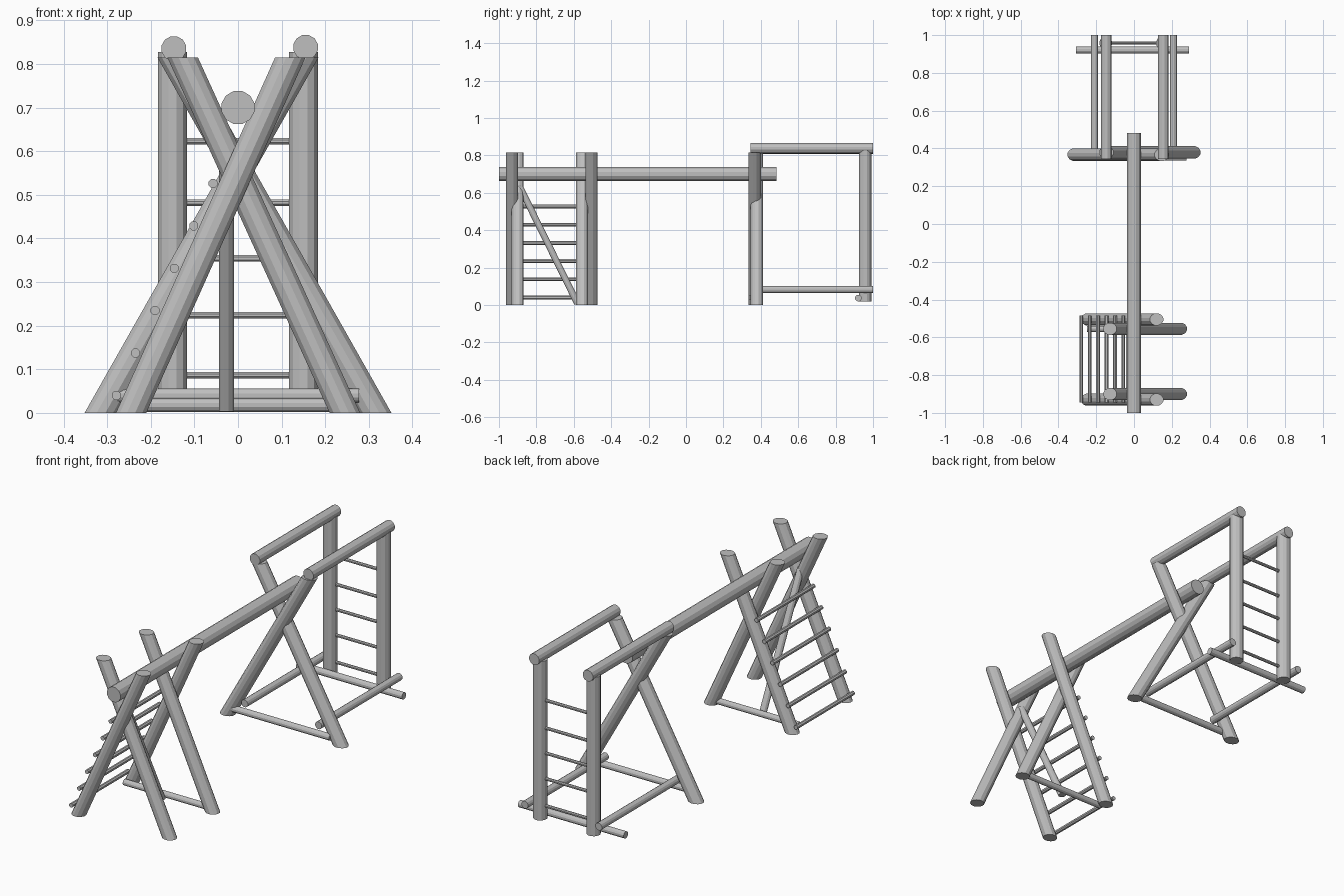
import bpy, bmesh, math
from mathutils import Vector

if "Cube" in bpy.data.objects:
    bpy.data.objects.remove(bpy.data.objects["Cube"])

wood = bpy.data.materials.new("grey timber")
wood.diffuse_color = (0.52, 0.52, 0.52, 1)
wood.use_nodes = True
wood.node_tree.nodes["Principled BSDF"].inputs["Base Color"].default_value = wood.diffuse_color


def pole(name, a, b, r, sides=12, cut=None):
    """Round pole from a to b; 'cut' is the normal of the end cuts (default square)."""
    a, b = Vector(a), Vector(b)
    d = (b - a).normalized()
    n = Vector(cut) if cut else d
    u = d.cross(Vector((0, 0, 1)) if abs(d.z) < 0.8 else Vector((0, 1, 0))).normalized()
    v = d.cross(u)
    bm = bmesh.new()
    rings = []
    for end in (a, b):
        ring = []
        for i in range(sides):
            t = 2 * math.pi * (i + 0.5) / sides
            off = (u * math.cos(t) + v * math.sin(t)) * r
            off -= d * (off.dot(n) / d.dot(n))     # slide along the axis onto the cut
            ring.append(bm.verts.new(end + off))
        rings.append(ring)
    lo, hi = rings
    bm.faces.new(lo)
    bm.faces.new(hi)
    for i in range(sides):
        j = (i + 1) % sides
        bm.faces.new((lo[i], lo[j], hi[j], hi[i]))
    bmesh.ops.recalc_face_normals(bm, faces=bm.faces)
    me = bpy.data.meshes.new(name)
    bm.to_mesh(me)
    bm.free()
    me.materials.append(wood)
    ob = bpy.data.objects.new(name, me)
    bpy.context.collection.objects.link(ob)
    return ob


UP = (0, 0, 1)

# Long ridge beam
pole("main_beam", (0, -1.0, 0.70), (0, 0.483, 0.70), 0.039)

# Front climbing frame: two crossed pairs of legs, cut level at both ends
for y in (-0.93, -0.505):
    pole("ladder_leg", (-0.245, y, 0), (0.12, y, 0.815), 0.033, cut=UP)
for y in (-0.90, -0.555):
    pole("support_leg", (0.245, y, 0), (-0.127, y, 0.815), 0.033, cut=UP)

# Ladder rungs lying on the sloping legs
for i in range(6):
    t = i / 5
    x, z = -0.279 + 0.222 * t, 0.040 + 0.486 * t
    pole("ladder_rung", (x, -0.945, z), (x, -0.485, z), 0.011, 8)

# Foot bar and diagonal brace
pole("front_foot_bar", (-0.25, -0.555, 0.018), (0.25, -0.555, 0.018), 0.016)
pole("diagonal_brace", (-0.026, -0.578, 0.003), (-0.026, -0.89, 0.635), 0.018, cut=UP)

# Rear crossed legs with foot bar
pole("rear_cross_leg", (-0.314, 0.367, 0), (0.147, 0.367, 0.815), 0.034, cut=UP)
pole("rear_cross_leg", (0.314, 0.379, 0), (-0.147, 0.379, 0.815), 0.034, cut=UP)
pole("rear_foot_bar", (-0.277, 0.352, 0.040), (0.277, 0.352, 0.040), 0.017)

# Rear posts, top rails and bottom rails
for s, xr, zr in ((-1, -0.147, 0.835), (1, 0.155, 0.838)):
    pole("rear_post", (s * 0.150, 0.958, 0.018), (s * 0.150, 0.958, 0.827), 0.034)
    pole("top_rail", (xr, 0.345, zr), (xr, 1.0, zr), 0.029)
    pole("bottom_rail", (s * 0.208, 0.35, 0.083), (s * 0.208, 1.0, 0.083), 0.019)

# Ground bar and rungs between the posts
pole("back_ground_bar", (-0.306, 0.921, 0.037), (0.290, 0.921, 0.037), 0.018)
for z in (0.086, 0.224, 0.354, 0.482, 0.623):
    pole("post_rung", (-0.15, 0.958, z), (0.15, 0.958, z), 0.008, 8)
